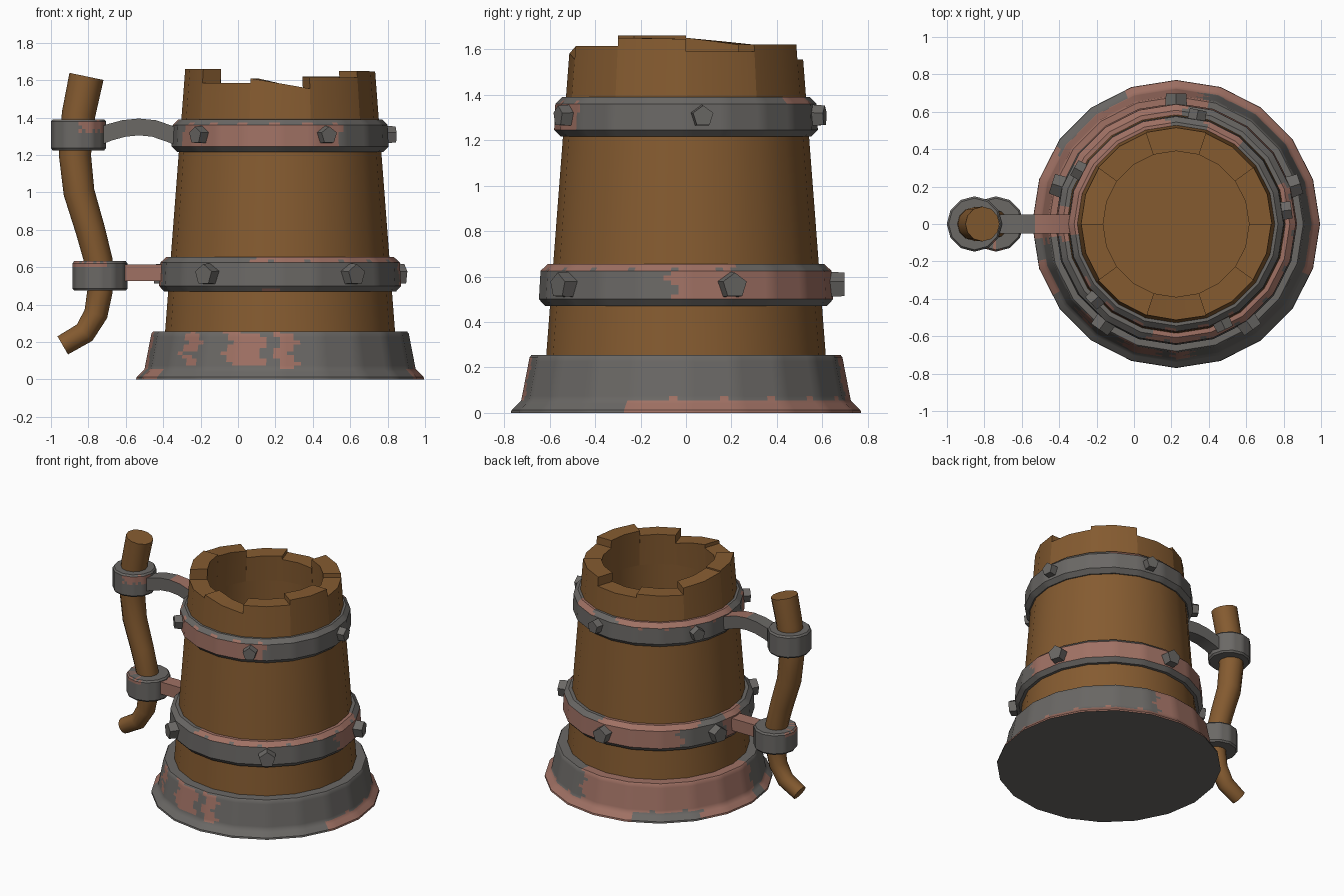
import bpy, bmesh, math
from mathutils import Vector, Matrix

if "Cube" in bpy.data.objects:
    bpy.data.objects.remove(bpy.data.objects["Cube"])

CX = 0.225  # centre of the mug on x


def material(name, rgb):
    m = bpy.data.materials.new(name)
    m.diffuse_color = (*rgb, 1)
    m.use_nodes = True
    m.node_tree.nodes["Principled BSDF"].inputs["Base Color"].default_value = m.diffuse_color
    return m


WOOD = material("brown wood", (0.235, 0.105, 0.030))
IRON = material("grey iron", (0.145, 0.138, 0.130))
RUST = material("pink rust", (0.350, 0.165, 0.127))


def finish(name, bm, mats, smooth=35):
    bmesh.ops.remove_doubles(bm, verts=bm.verts, dist=1e-5)
    me = bpy.data.meshes.new(name)
    bm.to_mesh(me)
    bm.free()
    for m in mats:
        me.materials.append(m)
    if smooth:
        me.shade_smooth()
        me.set_sharp_from_angle(angle=math.radians(smooth))
    ob = bpy.data.objects.new(name, me)
    bpy.context.collection.objects.link(ob)
    return ob


def rusty(patches, a, z):
    """True where a point lies in a patch (angle from, angle to, z from, z to)."""
    wa = a + 2.0 * math.sin(z * 55)
    wz = z + 0.005 * math.sin(a * 0.35)
    return any((wa - a0) % 360 <= a1 - a0 and z0 <= wz <= z1
               for a0, a1, z0, z1 in patches)


def lathe(name, profile, mats, cx=CX, sides=20, sub=1, step=9.0, patches=(), closed=False, cap=False):
    """Turned polygonal part; sub and step cut it finer so rust can be painted on faces."""
    bm = bmesh.new()
    pts = list(profile) + ([profile[0]] if closed else [])
    rows = []
    for (r0, z0), (r1, z1) in zip(pts, pts[1:]):
        n = max(1, round(math.hypot(r1 - r0, z1 - z0) / step))
        rows += [(r0 + (r1 - r0) * i / n, z0 + (z1 - z0) * i / n) for i in range(n)]
    rows.append(pts[-1])
    unit = []
    for k in range(sides):
        a, b = (2 * math.pi * q / sides for q in (k, k + 1))
        pa, pb = Vector((math.cos(a), math.sin(a))), Vector((math.cos(b), math.sin(b)))
        unit += [pa.lerp(pb, s / sub) for s in range(sub)]
    rings = [[bm.verts.new((cx + u.x * r, u.y * r, z)) for u in unit] for r, z in rows]
    if cap:
        bm.faces.new(rings[0][::-1])
    n = len(unit)
    for lo, hi in zip(rings, rings[1:]):
        for j in range(n):
            k = (j + 1) % n
            f = bm.faces.new((lo[j], lo[k], hi[k], hi[j]))
            c = f.calc_center_median()
            a = math.degrees(math.atan2(c.y, c.x - cx))
            f.material_index = int(rusty(patches, a, c.z))
    return finish(name, bm, mats)


def sweep(name, path, section, mats, rule=None):
    """Sweep a section along (x, z, radius) points in the y = 0 plane."""
    bm = bmesh.new()
    rings = []
    for i, (x, z, r) in enumerate(path):
        p, q = path[max(i - 1, 0)], path[min(i + 1, len(path) - 1)]
        t = Vector((q[0] - p[0], 0, q[1] - p[1])).normalized()
        side = Vector((-t.z, 0, t.x))
        rings.append([bm.verts.new(Vector((x, 0, z)) + side * u * r + Vector((0, v * r, 0)))
                      for u, v in section])
    n = len(section)
    for a, b in zip(rings, rings[1:]):
        for j in range(n):
            bm.faces.new((a[j], a[(j + 1) % n], b[(j + 1) % n], b[j]))
    bm.faces.new(rings[0])
    bm.faces.new(rings[-1])
    bmesh.ops.recalc_face_normals(bm, faces=bm.faces)
    if rule:
        for f in bm.faces:
            f.material_index = int(rule(f.calc_center_median(), f.normal))
    return finish(name, bm, mats)


# Wooden barrel with hollow inside
lathe("barrel", [(0.619, 0.2), (0.528, 1.39), (0.40, 1.39), (0.44, 0.25), (0, 0.25)], [WOOD])

# Uneven broken stave tops, ten around the rim (start and end height)
HEIGHTS = [(1.59, 1.59), (1.62, 1.62), (1.555, 1.555), (1.58, 1.57), (1.62, 1.65),
           (1.66, 1.66), (1.585, 1.585), (1.61, 1.555), (1.615, 1.615), (1.65, 1.645)]
bm = bmesh.new()
for s, (h0, h1) in enumerate(HEIGHTS):
    cols = []
    for i in range(3):
        a = math.radians(s * 36 + i * 18)
        h = h0 + (h1 - h0) * i / 2
        out = 0.528 - (h - 1.39) * 0.077
        cols.append([bm.verts.new((CX + r * math.cos(a), r * math.sin(a), z))
                     for r, z in ((0.528, 1.39), (out, h), (0.39, h), (0.40, 1.39))])
    for p, q in zip(cols, cols[1:]):
        for k in range(3):
            bm.faces.new((p[k], q[k], q[k + 1], p[k + 1]))
    bm.faces.new(cols[0])
    bm.faces.new(cols[2][::-1])
finish("stave_tops", bm, [WOOD])

METAL = [IRON, RUST]

# Flared iron base
lathe("base", [(0.77, 0), (0.768, 0.012), (0.725, 0.055), (0.688, 0.245), (0.68, 0.255), (0.58, 0.255)],
      METAL, sub=6, step=0.02, cap=True, patches=[
          (222, 231, 0.145, 0.25), (223, 229, 0.07, 0.125), (246, 262, 0.07, 0.25),
          (268, 276, 0.065, 0.25), (196, 212, 0, 0.055), (-20, 112, 0, 0.06),
          (78, 187, 0.06, 0.26), (150, 187, 0, 0.06)])

# Two iron hoops
lathe("upper_hoop", [(0.51, 1.215), (0.55, 1.215), (0.58, 1.245), (0.575, 1.36), (0.545, 1.39), (0.50, 1.39)],
      METAL, sub=6, step=0.02, closed=True, patches=[
          (205, 304, 1.245, 1.365), (52, 74, 1.36, 1.4), (95, 187, 1.355, 1.4)])
lathe("lower_hoop", [(0.58, 0.47), (0.62, 0.47), (0.647, 0.5), (0.64, 0.625), (0.608, 0.655), (0.57, 0.655)],
      METAL, sub=6, step=0.02, closed=True, patches=[
          (255, 378, 0.628, 0.66), (-6, 138, 0.5, 0.625), (85, 150, 0.625, 0.66),
          (170, 186, 0.48, 0.66), (262, 273, 0.46, 0.482)])

# Five-sided studs, five on each hoop
for hoop, start, z, r0, r1, size in (("upper", 7, 1.305, 0.52, 0.622, 0.05),
                                     ("lower", 18, 0.56, 0.58, 0.698, 0.06)):
    bm = bmesh.new()
    for i in range(5):
        a = math.radians(start + 72 * i)
        d = Vector((math.cos(a), math.sin(a), 0))
        mid = d * (r0 + r1) / 2 + Vector((CX, 0, z))
        bmesh.ops.create_cone(bm, cap_ends=True, segments=5, radius1=size * 1.08, radius2=size * 0.95,
                              depth=r1 - r0,
                              matrix=Matrix.Translation(mid) @ d.to_track_quat('Z', 'Y').to_matrix().to_4x4())
    finish(hoop + "_studs", bm, [IRON], smooth=0)

# Crooked wooden handle
ROUND = [(math.cos(math.tau * i / 12), math.sin(math.tau * i / 12)) for i in range(12)]
sweep("handle", [(-0.81, 1.62, 0.093), (-0.852, 1.42, 0.09), (-0.872, 1.2, 0.086), (-0.85, 1.0, 0.083),
                 (-0.79, 0.8, 0.079), (-0.745, 0.63, 0.076), (-0.738, 0.47, 0.068), (-0.76, 0.35, 0.064),
                 (-0.82, 0.25, 0.06), (-0.937, 0.182, 0.056)], ROUND, [WOOD])

# Iron collars around the handle
for name, cx, z0, z1, patches in (
        ("upper_collar", -0.853, 1.225, 1.39, [(272, 352, 1.325, 1.38)]),
        ("lower_collar", -0.738, 0.475, 0.632, [(150, 285, 0.605, 0.628)])):
    lathe(name, [(0, z0), (0.138, z0), (0.148, z0 + 0.012), (0.148, z1 - 0.012), (0.138, z1), (0, z1)],
          METAL, cx=cx, sides=12, sub=4, step=0.02, patches=patches)

# Arms joining the collars to the hoops
BAR = [(-1, -1.1), (1, -1.1), (1, 1.1), (-1, 1.1)]
arc = [(-0.74, 1.30), (-0.69, 1.32), (-0.61, 1.342), (-0.53, 1.35), (-0.45, 1.342),
       (-0.37, 1.315), (-0.32, 1.295)]
sweep("upper_arm", [(x, z, 0.045) for x, z in arc], BAR, METAL,
      lambda c, n: c.x > -0.49 and n.z > 0.5)
sweep("lower_arm", [(-0.65, 0.57, 0.045), (-0.38, 0.57, 0.045)], BAR, [RUST])
